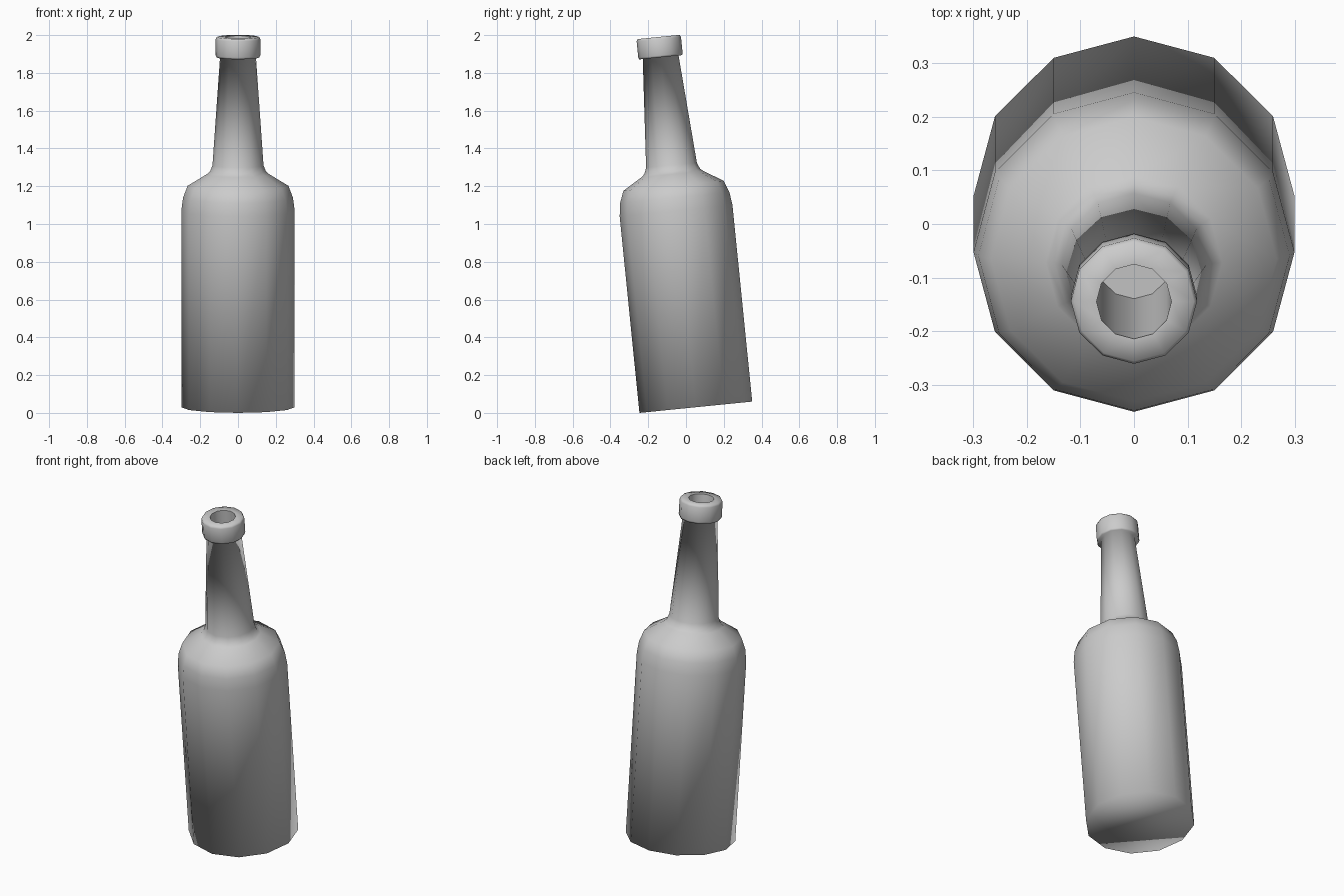
import bpy, bmesh, math
from mathutils import Matrix

if "Cube" in bpy.data.objects:
    bpy.data.objects.remove(bpy.data.objects["Cube"])

SIDES = 12
# Lathe profile (radius, height along axis): base, body, shoulder, neck, lip, bore
PROFILE = [(0.30, 0.0), (0.30, 1.045), (0.291, 1.115), (0.267, 1.178),
           (0.165, 1.24), (0.148, 1.255), (0.135, 1.288), (0.095, 1.865),
           (0.114, 1.862), (0.118, 1.872), (0.118, 1.958), (0.112, 1.97),
           (0.07, 1.97), (0.07, 1.22)]


def lathe(name, profile, sides):
    bm = bmesh.new()
    rings = []
    for r, h in profile:
        rings.append([bm.verts.new((r * math.cos(2 * math.pi * i / sides),
                                    r * math.sin(2 * math.pi * i / sides), h))
                      for i in range(sides)])
    for a, b in zip(rings, rings[1:]):
        for i in range(sides):
            j = (i + 1) % sides
            bm.faces.new((a[i], a[j], b[j], b[i]))
    # base cap and bore floor
    bm.faces.new(rings[0][::-1])
    bm.faces.new(rings[-1])
    for f in bm.faces:
        f.smooth = True
    # crisp edges around the bore
    for ring in rings[-2:]:
        for i in range(sides):
            bm.edges.get((ring[i], ring[(i + 1) % sides])).smooth = False
    mesh = bpy.data.meshes.new(name)
    bm.to_mesh(mesh)
    bm.free()
    obj = bpy.data.objects.new(name, mesh)
    bpy.context.collection.objects.link(obj)
    return obj


# Bottle leaning toward the front, balanced on its base edge
bottle = lathe("bottle", PROFILE, SIDES)
bottle.data.transform(Matrix.Translation((0, 0.052, 0.03)) @
                      Matrix.Rotation(math.radians(5.74), 4, 'X'))
